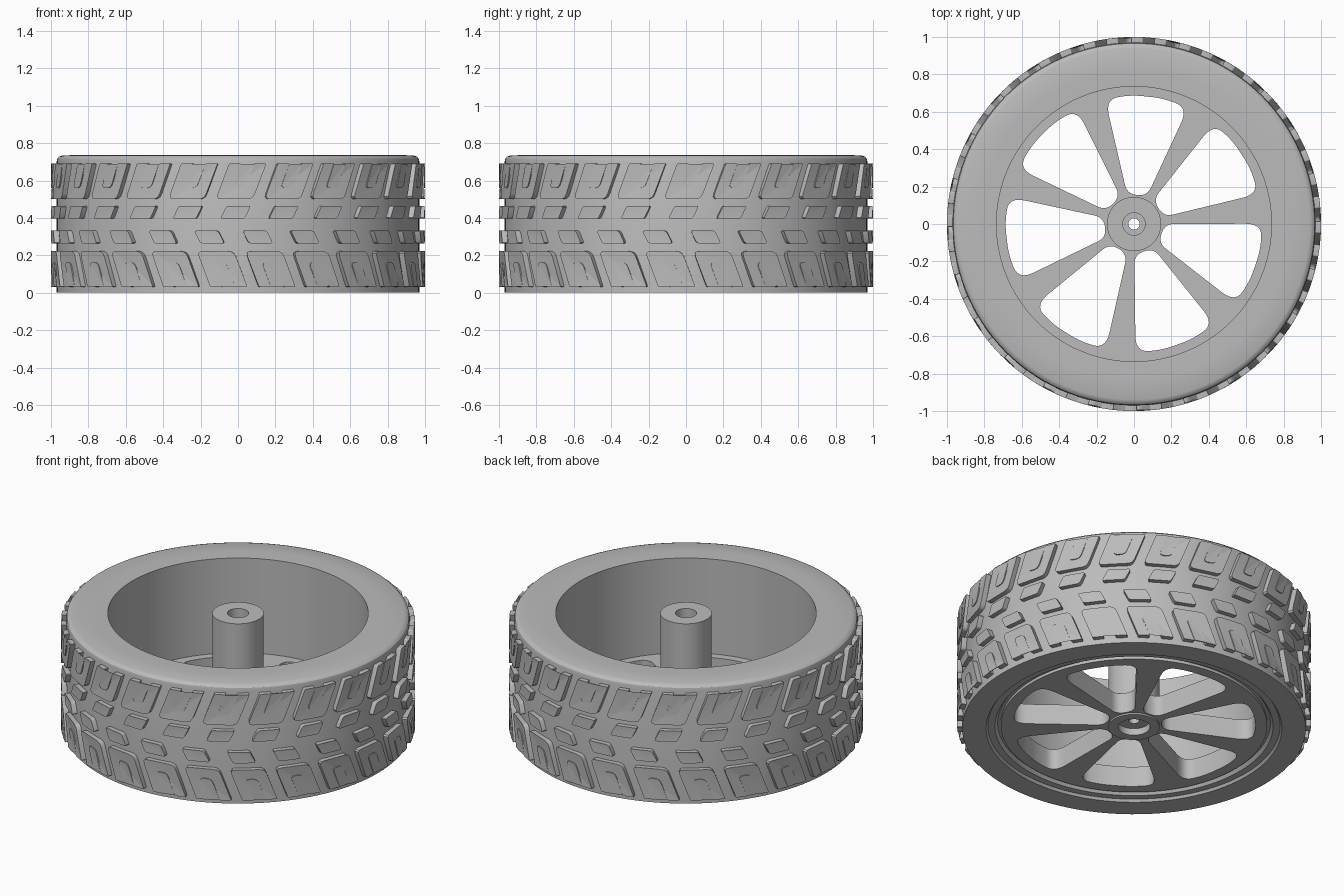
import bpy, bmesh, math
from mathutils import Vector

old = bpy.data.objects.get("Cube")
if old:
    bpy.data.objects.remove(old, do_unlink=True)

grey = bpy.data.materials.new("grey_plastic")
grey.use_nodes = True
colour = (0.5, 0.5, 0.5, 1)
grey.diffuse_color = colour
grey.node_tree.nodes["Principled BSDF"].inputs["Base Color"].default_value = colour


def finish(obj, angle=30):
    bpy.ops.object.select_all(action='DESELECT')
    obj.select_set(True)
    bpy.context.view_layer.objects.active = obj
    bpy.ops.object.shade_smooth_by_angle(angle=math.radians(angle))


def mesh_object(name, bm):
    bmesh.ops.recalc_face_normals(bm, faces=bm.faces)
    mesh = bpy.data.meshes.new(name)
    bm.to_mesh(mesh)
    bm.free()
    mesh.materials.append(grey)
    obj = bpy.data.objects.new(name, mesh)
    bpy.context.collection.objects.link(obj)
    finish(obj)
    return obj


def lathe(name, profile, steps):
    """Spin a closed (radius, z) profile around the z axis."""
    bm = bmesh.new()
    rings = []
    for i in range(steps):
        a = math.tau * i / steps
        rings.append([bm.verts.new((r * math.cos(a), r * math.sin(a), z)) for r, z in profile])
    n = len(profile)
    for i, ring in enumerate(rings):
        after = rings[(i + 1) % steps]
        for j in range(n):
            k = (j + 1) % n
            bm.faces.new((ring[j], after[j], after[k], ring[k]))
    return mesh_object(name, bm)


def rounded(corners, steps):
    """Round each (x, y, cut) corner of a polygon."""
    out = []
    for i, (x, y, cut) in enumerate(corners):
        p = Vector((x, y))
        ends = []
        for q in (corners[i - 1], corners[(i + 1) % len(corners)]):
            d = Vector(q[:2]) - p
            ends.append(p + d.normalized() * min(cut, d.length * 0.49))
        for s in range(steps + 1):
            t = s / steps
            out.append(ends[0] * (1 - t) ** 2 + p * 2 * t * (1 - t) + ends[1] * t * t)
    return out


# Tyre body with the inner barrel and the stepped lower lip
lathe("tyre_body", [
    (0.735, 0.735), (0.83, 0.737), (0.94, 0.734), (0.955, 0.729), (0.966, 0.718),
    (0.97, 0.70), (0.97, 0), (0.835, 0), (0.825, 0.015), (0.785, 0.015),
    (0.77, 0.035), (0.735, 0.035)], 120)

# Hub tube with a counterbore at both ends
lathe("hub", [
    (0.145, 0.735), (0.145, 0.008), (0.09, 0.008), (0.09, 0.05), (0.03, 0.05),
    (0.03, 0.6), (0.06, 0.6), (0.06, 0.735)], 48)

# Spoked disc: flat filled outline with seven windows
disc_bottom, disc_top = 0.018, 0.145
curve = bpy.data.curves.new("spoke_disc", 'CURVE')
curve.dimensions = '2D'
curve.fill_mode = 'BOTH'
curve.extrude = (disc_top - disc_bottom) / 2


def add_loop(points):
    spline = curve.splines.new('POLY')
    spline.points.add(len(points) - 1)
    for slot, (x, y) in zip(spline.points, points):
        slot.co = (x, y, 0, 1)
    spline.use_cyclic_u = True


def circle(radius, steps):
    return [(radius * math.cos(math.tau * i / steps), radius * math.sin(math.tau * i / steps))
            for i in range(steps)]


add_loop(circle(0.752, 120))
add_loop(circle(0.12, 48))
window = [(0.165, -19, 0.05), (0.685, -19, 0.09), (0.69, -7, 0.06),
          (0.69, 7, 0.06), (0.685, 19, 0.09), (0.165, 19, 0.05)]
for i in range(7):
    centre = 84 + i * 360 / 7
    corners = []
    for r, a, cut in window:
        a = math.radians(a + centre)
        corners.append((r * math.cos(a), r * math.sin(a), cut))
    add_loop([tuple(p) for p in rounded(corners, 8)])
curve.materials.append(grey)
disc = bpy.data.objects.new("spoke_disc", curve)
disc.location.z = (disc_bottom + disc_top) / 2
bpy.context.collection.objects.link(disc)
bpy.ops.object.select_all(action='DESELECT')
disc.select_set(True)
bpy.context.view_layer.objects.active = disc
bpy.ops.object.convert(target='MESH')
finish(disc)


# Tread rows: slanted blocks wrapped around the tyre
def tread_row(name, corners, base, up, lean, shift, count=24):
    bm = bmesh.new()
    outline = rounded(corners, 3)
    for i in range(count):
        start = math.tau * i / count - math.pi / 2 + shift
        loops = []
        for radius in (0.96, 1.0):
            loop = []
            for s, h in outline:
                a = start + s + h * lean
                loop.append(bm.verts.new((radius * math.cos(a), radius * math.sin(a), base + up * h)))
            loops.append(loop)
        inner, outer = loops
        bm.faces.new(outer)
        bm.faces.new(inner[::-1])
        for j in range(len(outline)):
            k = (j + 1) % len(outline)
            bm.faces.new((inner[j], inner[k], outer[k], outer[j]))
    bmesh.ops.triangulate(bm, faces=[f for f in bm.faces if len(f.verts) > 4])
    return mesh_object(name, bm)


tall, half, slot = 0.19, 0.1, 0.035
fork = [(-half, 0, 0.03), (half, 0, 0.03), (half, tall, 0.005), (slot, tall, 0.005),
        (slot, 0.06, 0.025), (-slot, 0.06, 0.025), (-slot, tall, 0.005), (-half, tall, 0.005)]
bar = [(-0.065, 0, 0.012), (0.065, 0, 0.012), (0.065, 0.068, 0.012), (-0.065, 0.068, 0.012)]

tread_row("upper_shoulder_tread", fork, 0.5, 1, 0.38, -0.02)
tread_row("lower_shoulder_tread", fork, 0.222, -1, 0.38, 0.14)
tread_row("upper_centre_tread", bar, 0.396, 1, 0.5, -0.03)
tread_row("lower_centre_tread", bar, 0.332, -1, 0.5, 0.09)
